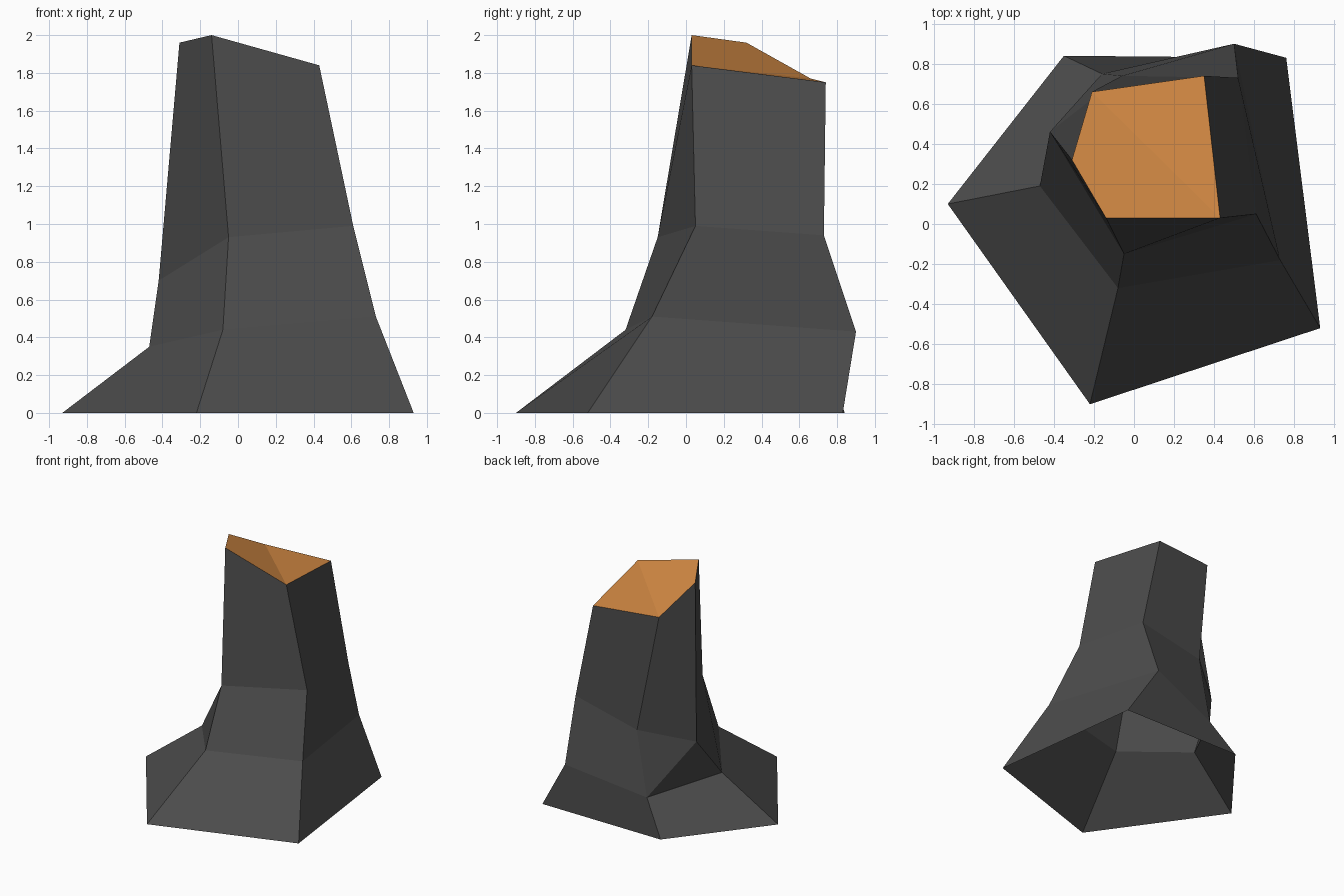
import bpy, bmesh

if "Cube" in bpy.data.objects:
    bpy.data.objects.remove(bpy.data.objects["Cube"])

def material(name, rgb):
    m = bpy.data.materials.new(name)
    m.diffuse_color = (*rgb, 1)
    m.use_nodes = True
    m.node_tree.nodes["Principled BSDF"].inputs["Base Color"].default_value = m.diffuse_color
    return m

# Five-sided cross-sections from base to cut, corner order: front, right, back right, back left, left
rings = [
    [(-.22, -.90, 0), (.93, -.52, 0), (.76, .83, 0), (-.35, .84, 0), (-.93, .10, 0)],
    [(-.08, -.32, .44), (.73, -.18, .51), (.50, .90, .43), (-.16, .75, .27), (-.47, .19, .35)],
    [(-.05, -.15, .93), (.61, .05, .99), (.52, .73, .94), (-.06, .74, .81), (-.42, .46, .70)],
    [(-.14, .03, 2.0), (.43, .03, 1.84), (.35, .74, 1.75), (-.21, .66, 1.77), (-.31, .32, 1.96)],
]

bm = bmesh.new()
loops = [[bm.verts.new(p) for p in ring] for ring in rings]

# Bark: skin between neighbouring sections, open underneath
for level, (low, high) in enumerate(zip(loops, loops[1:])):
    for i in range(5):
        j = (i + 1) % 5
        if level == 1 and i == 3:
            # Twisted hollow on the back left folds along its diagonal
            bm.faces.new((low[i], low[j], high[j]))
            bm.faces.new((low[i], high[j], high[i]))
        else:
            bm.faces.new((low[i], low[j], high[j], high[i]))

# Cut wood on top, creased from right corner to back left corner
a, b, c, d, e = loops[-1]
for corners in ((a, b, d, e), (b, c, d)):
    bm.faces.new(corners).material_index = 1

mesh = bpy.data.meshes.new("tree_stump")
bm.to_mesh(mesh)
bm.free()
mesh.materials.append(material("dark grey bark", (.072, .072, .072)))
mesh.materials.append(material("orange cut wood", (.66, .255, .058)))
bpy.context.collection.objects.link(bpy.data.objects.new("tree_stump", mesh))
